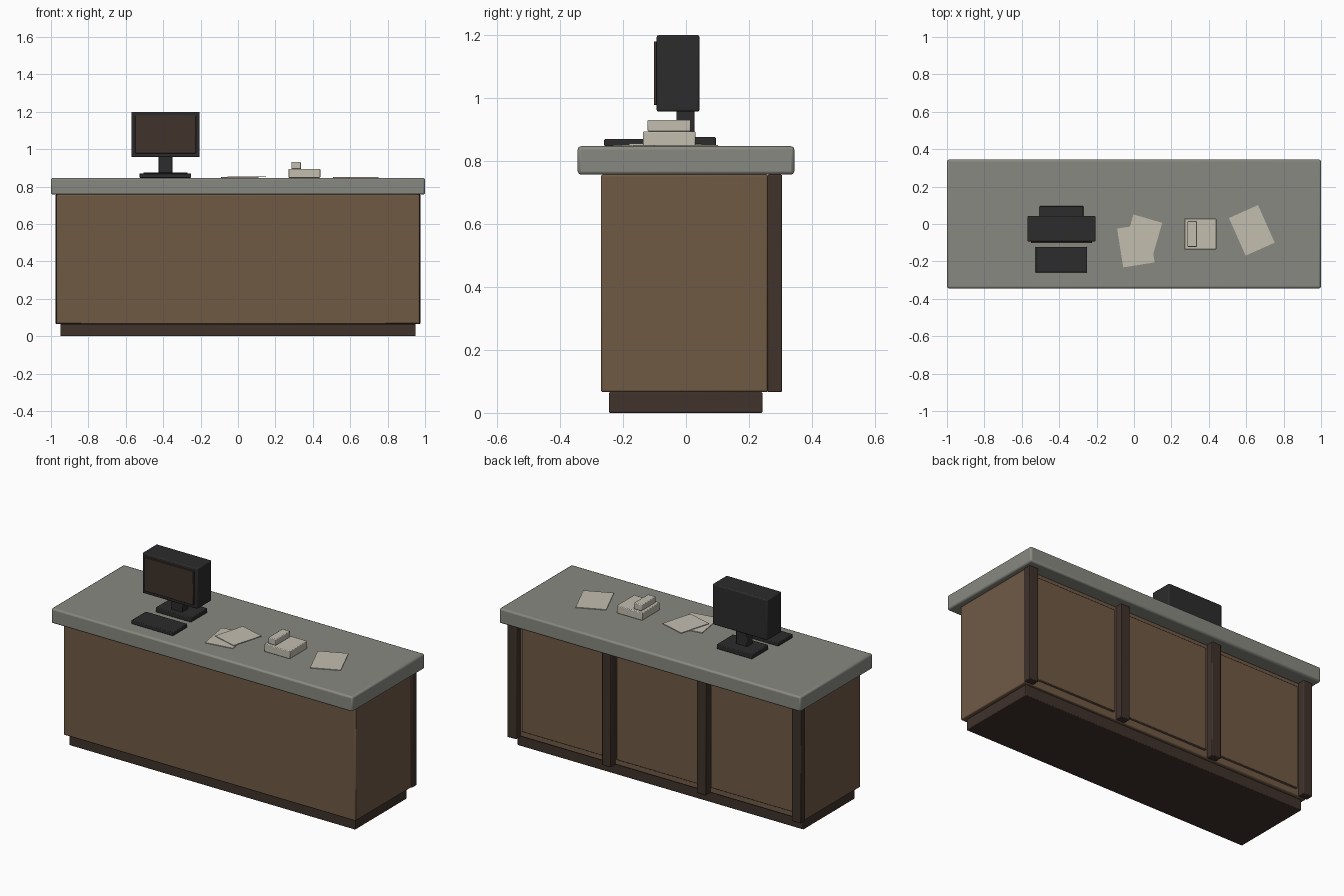
import bpy
import math

cube = bpy.data.objects.get("Cube")
if cube:
    bpy.data.objects.remove(cube, do_unlink=True)


def material(name, color):
    m = bpy.data.materials.new(name)
    m.use_nodes = True
    m.diffuse_color = (*color, 1)
    m.node_tree.nodes["Principled BSDF"].inputs["Base Color"].default_value = (*color, 1)
    return m


stone = material("grey stone", (0.25, 0.25, 0.22))
wood = material("brown wood", (0.16, 0.10, 0.06))
trim = material("dark wood", (0.05, 0.032, 0.024))
plastic = material("black plastic", (0.025, 0.025, 0.026))
paper = material("off white", (0.54, 0.51, 0.43))


def box(name, mat, x, y, z, bevel=0.004, turn=0):
    """Bevelled box spanning the given (low, high) ranges, turned about z."""
    spans = (x, y, z)
    bpy.ops.mesh.primitive_cube_add(size=1, location=[(a + b) / 2 for a, b in spans])
    ob = bpy.context.object
    ob.name = name
    ob.scale = [b - a for a, b in spans]
    bpy.ops.object.transform_apply(location=False, rotation=False, scale=True)
    ob.rotation_euler.z = math.radians(turn)
    ob.data.materials.append(mat)
    if bevel:
        mod = ob.modifiers.new("soft edges", 'BEVEL')
        mod.width = bevel
        mod.segments = 2
        bpy.ops.object.shade_smooth_by_angle(angle=math.radians(30))
    return ob


def sheet(name, x, y, z, width, height, turn):
    box(name, paper, (x - width / 2, x + width / 2), (y - height / 2, y + height / 2),
        (z, z + 0.004), 0, turn)


TOP = 0.847

# Counter
box("plinth", trim, (-0.95, 0.95), (-0.245, 0.243), (0, 0.066))
box("cabinet", wood, (-0.97, 0.97), (-0.27, 0.26), (0.066, 0.757), 0.006)
box("countertop", stone, (-1, 1), (-0.344, 0.344), (0.757, TOP), 0.01)

# Back posts and the panels between them
for i in range(4):
    x = -0.945 + 0.63 * i
    box(f"back_post_{i + 1}", trim, (x - 0.03, x + 0.03), (0.259, 0.305), (0.066, 0.757))
    if i < 3:
        box(f"back_panel_{i + 1}", wood, (x + 0.045, x + 0.585), (0.255, 0.274), (0.105, 0.725), 0.003)

# Computer
box("monitor_base", plastic, (-0.505, -0.27), (-0.06, 0.095), (TOP, 0.876))
box("monitor_neck", plastic, (-0.424, -0.35), (-0.03, 0.027), (0.87, 0.965))
box("monitor_case", plastic, (-0.57, -0.205), (-0.093, 0.043), (0.957, 1.2), 0.006)
box("monitor_screen", trim, (-0.55, -0.225), (-0.102, -0.09), (0.978, 1.18), 0.002)
box("keyboard", plastic, (-0.527, -0.25), (-0.26, -0.122), (TOP, 0.87))

# Telephone
box("phone_base", paper, (0.27, 0.44), (-0.137, 0.03), (TOP, 0.894))
box("phone_handset", paper, (0.285, 0.337), (-0.122, 0.015), (0.894, 0.931))

# Loose papers
sheet("paper_lower", 0.01, -0.115, TOP, 0.17, 0.21, 9)
sheet("paper_upper", 0.047, -0.065, TOP + 0.004, 0.16, 0.195, -16)
sheet("paper_side", 0.63, -0.034, TOP, 0.17, 0.22, 24)
